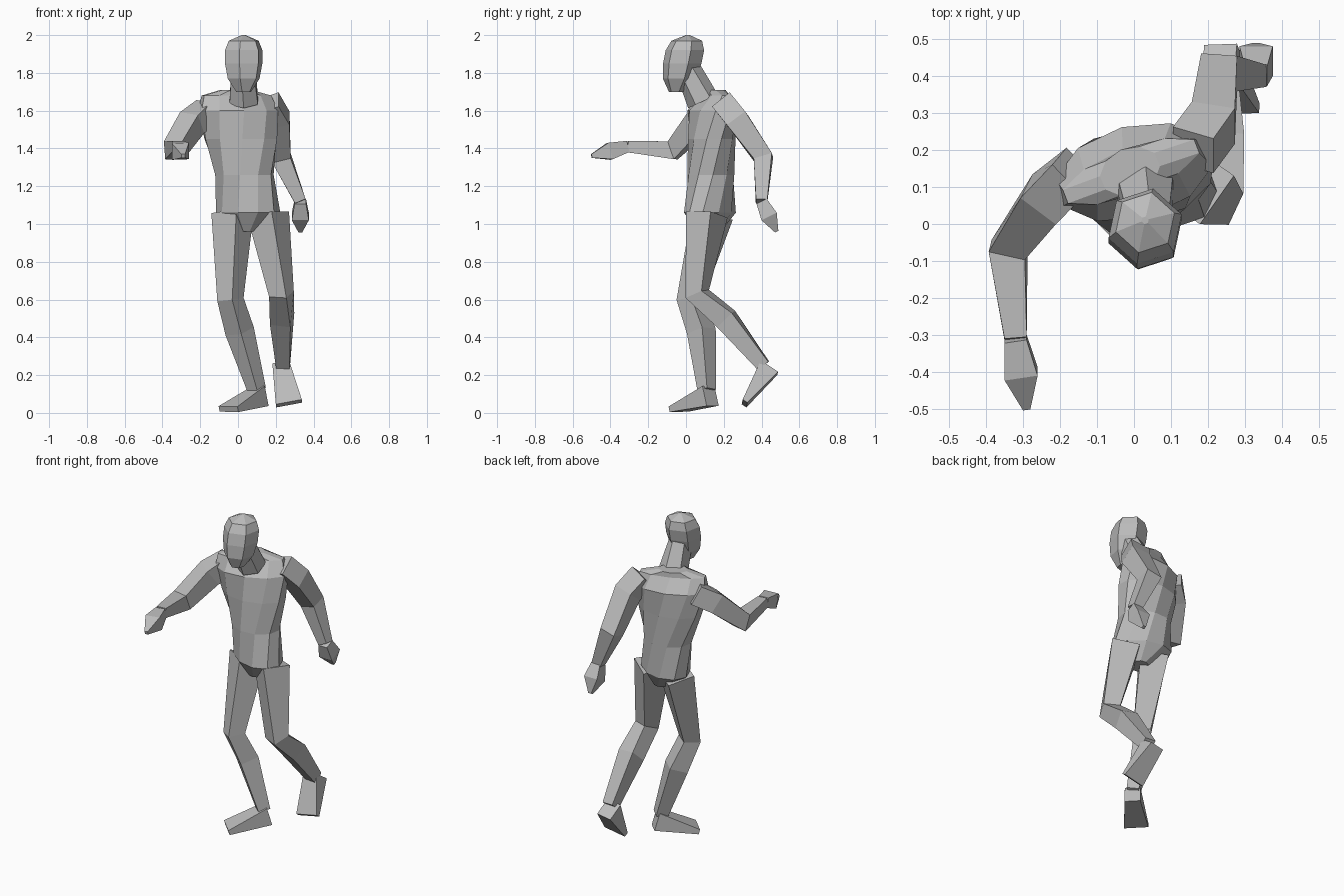
import bpy
import bmesh
from math import cos, sin, pi, radians
from mathutils import Vector

cube = bpy.data.objects.get("Cube")
if cube:
    bpy.data.objects.remove(cube, do_unlink=True)

UP = Vector((0, 0, 1))

grey = bpy.data.materials.new("plain_grey")
grey.use_nodes = True
grey.diffuse_color = (0.5, 0.5, 0.5, 1)
shader = grey.node_tree.nodes["Principled BSDF"]
shader.inputs["Base Color"].default_value = grey.diffuse_color


def cross_section(sides):
    """Regular outline: a box for four sides, otherwise a corner at front and back."""
    start = pi / 4 if sides == 4 else pi / 2
    reach = 1 / cos(pi / sides)
    angles = [start + 2 * pi * k / sides for k in range(sides)]
    return [(reach * cos(angle), reach * sin(angle)) for angle in angles]


def loft(name, sides, stations, level=False):
    """Skin a cross-section along stations of centre, half width, half depth, yaw."""
    bm = bmesh.new()
    section = cross_section(sides)
    centres = [Vector(station[0]) for station in stations]
    last = len(centres) - 1
    rings = []
    for i, (centre, width, depth, yaw) in enumerate(stations):
        before = (centres[i] - centres[max(i - 1, 0)]).normalized()
        after = (centres[min(i + 1, last)] - centres[i]).normalized()
        along = UP if level else (before + after).normalized()
        across = Vector((cos(radians(yaw)), sin(radians(yaw)), 0))
        across = (across - along * across.dot(along)).normalized()
        deep = along.cross(across)
        rings.append([bm.verts.new(centres[i] + across * a * width + deep * b * depth)
                      for a, b in section])

    # Side faces and end caps
    for lower, upper in zip(rings, rings[1:]):
        for k in range(sides):
            j = (k + 1) % sides
            bm.faces.new((lower[k], lower[j], upper[j], upper[k]))
    bm.faces.new(rings[0])
    bm.faces.new(rings[-1])
    bmesh.ops.recalc_face_normals(bm, faces=bm.faces)

    mesh = bpy.data.meshes.new(name)
    bm.to_mesh(mesh)
    bm.free()
    mesh.materials.append(grey)
    obj = bpy.data.objects.new(name, mesh)
    bpy.context.collection.objects.link(obj)


def limb(name, joints, radii, yaw_start, yaw_end, sides=4):
    """Tapered tube through the joints, turning evenly from one yaw to the other."""
    step = (yaw_end - yaw_start) / (len(joints) - 1)
    loft(name, sides, [(joint, radius, radius, yaw_start + step * i)
                       for i, (joint, radius) in enumerate(zip(joints, radii))])


def arm(side, shoulder, elbow, wrist, fingertip, outward, yaw):
    """Upper arm with a deltoid bulge, forearm and a diamond-shaped hand."""
    shoulder, elbow, wrist, fingertip = map(Vector, (shoulder, elbow, wrist, fingertip))
    deltoid = shoulder.lerp(elbow, 0.35) + Vector((outward, 0, 0.01))
    limb(side + "_arm", [shoulder, deltoid, elbow, wrist],
         [0.06, 0.06, 0.05, 0.03], yaw, 0)
    knuckles = wrist.lerp(fingertip, 0.5)
    limb(side + "_hand", [wrist, knuckles, fingertip], [0.03, 0.045, 0.01], 0, 0)


def leg(side, hip, knee, ankle, heel, toe, yaw):
    """Thigh, shin with a calf bulging backwards, and a wedge foot."""
    hip, knee, ankle = map(Vector, (hip, knee, ankle))
    calf = knee.lerp(ankle, 0.35) + Vector((0, 0.03, 0))
    limb(side + "_leg", [hip, knee, calf, ankle],
         [0.08, 0.05, 0.055, 0.035], -35, yaw)
    loft(side + "_foot", 4, [(heel, 0.045, 0.055, yaw), (toe, 0.07, 0.015, yaw)])


# Torso leans towards the right and twists from pelvis to shoulders
torso_profile = [(0.96, 0.05, 0.06), (1.06, 0.17, 0.12), (1.26, 0.15, 0.12),
                 (1.45, 0.19, 0.12), (1.6, 0.21, 0.12), (1.68, 0.19, 0.06),
                 (1.71, 0.08, 0.06)]
loft("torso", 10, [((0.06 - (z - 1) / 10, 0.1 + z / 40, z), width, depth, 75 * (z - 1.4))
                   for z, width, depth in torso_profile], level=True)

# Neck and head, with the chin pushed forward
limb("neck", [(0.03, 0.09, 1.65), (0.03, 0.01, 1.82)], [0.075, 0.06], 0, -10, sides=6)
head_profile = [(1.7, 0.4), (1.77, 0.85), (1.85, 1), (1.92, 1), (1.97, 0.8), (2, 0.1)]
loft("head", 6, [((0.03, (z - 1.95) / 5, z), 0.09 * size, 0.09 * size, -12)
                 for z, size in head_profile], level=True)

# Left arm swings back, right arm reaches forward
arm("left", shoulder=(0.16, 0.2, 1.64), elbow=(0.23, 0.41, 1.35),
    wrist=(0.33, 0.4, 1.12), fingertip=(0.33, 0.48, 0.96), outward=0.03, yaw=0)
arm("right", shoulder=(-0.16, 0.14, 1.6), elbow=(-0.34, -0.07, 1.39),
    wrist=(-0.32, -0.31, 1.41), fingertip=(-0.29, -0.5, 1.36), outward=-0.02, yaw=-40)

# Left leg is bent with its heel raised, right leg carries the weight
leg("left", hip=(0.16, 0.11, 1.05), knee=(0.23, 0.06, 0.63), ankle=(0.24, 0.41, 0.25),
    heel=(0.23, 0.44, 0.24), toe=(0.27, 0.31, 0.05), yaw=-5)
leg("right", hip=(-0.03, 0.14, 1.05), knee=(-0.04, 0.02, 0.6), ankle=(0.1, 0.11, 0.12),
    heel=(0.12, 0.13, 0.09), toe=(-0.05, -0.04, 0.02), yaw=-42)
